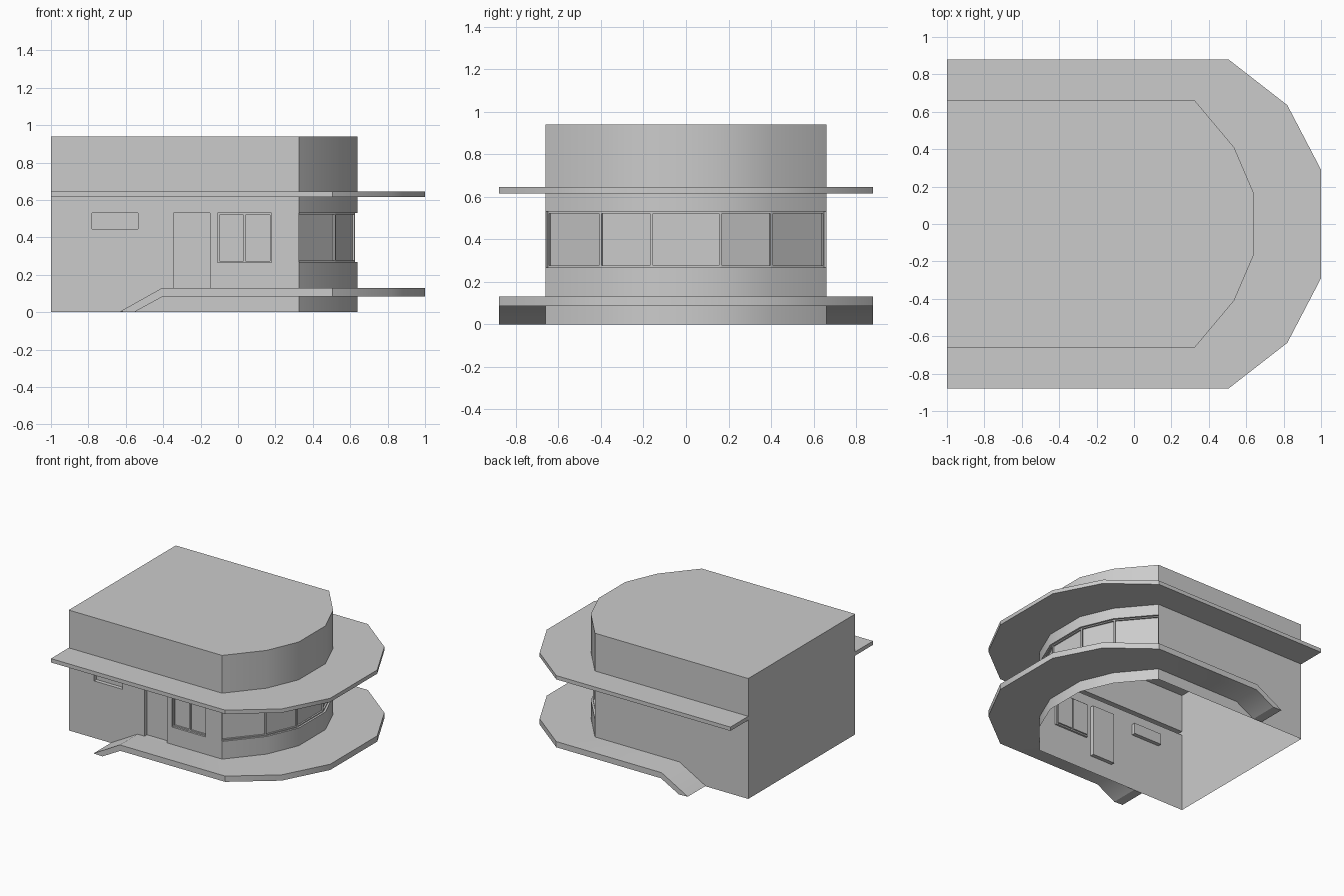
import bpy, bmesh
from mathutils import Vector

if "Cube" in bpy.data.objects:
    bpy.data.objects.remove(bpy.data.objects["Cube"])

# Half outlines (front side), mirrored to the back
def mirrored(half):
    return [Vector((x, -y, 0)) for x, y in half] + [Vector((x, y, 0)) for x, y in reversed(half)]

WALL = mirrored([(-1, .66), (.325, .66), (.535, .41), (.64, .165)])
EAVE = mirrored([(-1, .88), (.505, .88), (.82, .635), (1, .29)])
GLASS = mirrored([(.313, .65), (.522, .403), (.625, .162)])


def quad(bm, *pts):
    bm.faces.new([bm.verts.new(p) for p in pts])


def at(p, z):
    return Vector((p.x, p.y, z))


def panel(bm, a, b, u0, u1, z0, z1, depth=0, holes=()):
    """Wall rectangle with recesses; a hole is (u0, u1, z0, z1, depth, inner holes)."""
    d = (b - a).normalized()
    n = Vector((d.y, -d.x, 0))

    def P(u, z, k):
        return at(a + d * u - n * k, z)
    us = sorted({u0, u1, *[v for h in holes for v in h[:2]]})
    zs = sorted({z0, z1, *[v for h in holes for v in h[2:4]]})
    for ua, ub in zip(us, us[1:]):
        for za, zb in zip(zs, zs[1:]):
            uc, zc = (ua + ub) / 2, (za + zb) / 2
            if not any(h[0] < uc < h[1] and h[2] < zc < h[3] for h in holes):
                quad(bm, P(ua, za, depth), P(ub, za, depth), P(ub, zb, depth), P(ua, zb, depth))
    for ha, hb, hc, hd, k, inner in holes:
        e = depth + k
        ring = [(ha, hc), (hb, hc), (hb, hd), (ha, hd)]
        for p, q in zip(ring, ring[1:] + ring[:1]):
            quad(bm, P(*p, depth), P(*q, depth), P(*q, e), P(*p, e))
        panel(bm, a, b, ha, hb, hc, hd, e, inner)


def finish(bm, name):
    bmesh.ops.remove_doubles(bm, verts=bm.verts, dist=1e-4)
    me = bpy.data.meshes.new(name)
    bm.to_mesh(me)
    bm.free()
    ob = bpy.data.objects.new(name, me)
    bpy.context.collection.objects.link(ob)
    bpy.ops.object.select_all(action='DESELECT')
    ob.select_set(True)
    bpy.context.view_layer.objects.active = ob
    bpy.ops.object.shade_smooth_by_angle(angle=.54)


def full(bm, a, b, z0, z1, holes=()):
    panel(bm, a, b, 0, (b - a).length, z0, z1, 0, holes)


# Lower walls: front with door and windows, plain back and left end
bm = bmesh.new()
panes = [(.90, 1.03, .275, .52, .012, ()), (1.04, 1.17, .275, .52, .012, ())]
full(bm, WALL[0], WALL[1], 0, .615, [
    (.22, .465, .445, .53, .03, ()),
    (.655, .85, .13, .53, .03, ()),
    (.89, 1.18, .265, .53, .015, panes)])
full(bm, WALL[6], WALL[7], 0, .615)
full(bm, WALL[7], WALL[0], 0, .94)
# Rounded nose below and above the window band
nose = WALL[1:7]
for a, b in zip(nose, nose[1:]):
    full(bm, a, b, 0, .268)
    full(bm, a, b, .53, .615)
finish(bm, "lower_walls")

# Window band with one framed pane per facet, sill and head
bm = bmesh.new()
for i in range(5):
    a, b, ga, gb = nose[i], nose[i + 1], GLASS[i], GLASS[i + 1]
    w = (gb - ga).length
    full(bm, ga, gb, .268, .53, [(.007, w - .007, .276, .522, .012, ())])
    quad(bm, at(a, .268), at(b, .268), at(gb, .268), at(ga, .268))
    quad(bm, at(ga, .53), at(gb, .53), at(b, .53), at(a, .53))
quad(bm, at(nose[0], .268), at(GLASS[0], .268), at(GLASS[0], .53), at(nose[0], .53))
quad(bm, at(GLASS[5], .268), at(nose[5], .268), at(nose[5], .53), at(GLASS[5], .53))
finish(bm, "window_band")

# Upper walls and flat roof
bm = bmesh.new()
for a, b in zip(WALL, WALL[1:]):
    full(bm, a, b, .645, .94)
quad(bm, *[at(p, .94) for p in WALL])
finish(bm, "upper_storey")


def ledge(name, stations):
    """Loft stations of (inner bottom, outer bottom, outer top, inner top)."""
    bm = bmesh.new()
    for s, t in zip(stations, stations[1:]):
        for k in range(3):
            quad(bm, s[k], s[k + 1], t[k + 1], t[k])
    quad(bm, *reversed(stations[0]))
    quad(bm, *stations[-1])
    bmesh.ops.remove_doubles(bm, verts=bm.verts, dist=1e-4)
    # Loft direction gives inward faces, so flip them
    bmesh.ops.reverse_faces(bm, faces=bm.faces)
    if sum(f.normal.z * f.calc_area() for f in bm.faces if f.calc_center_median().z > stations[3][2].z - .001) < 0:
        bmesh.ops.reverse_faces(bm, faces=bm.faces)
    bm.normal_update()
    finish(bm, name)


def station(i, zb, zt):
    return (at(WALL[i], zb), at(EAVE[i], zb), at(EAVE[i], zt), at(WALL[i], zt))


def straight(s, xb, xt, zb, zt):
    return (Vector((xb, s * .66, zb)), Vector((xb, s * .88, zb)),
            Vector((xt, s * .88, zt)), Vector((xt, s * .66, zt)))


# Overhanging eave around three sides
ledge("eave", [station(i, .615, .645) for i in range(8)])

# Walkway around the nose with a ramp to the ground on each side
ledge("walkway", [straight(-1, -.555, -.632, 0, .003), straight(-1, -.40, -.405, .085, .13)]
      + [station(i, .085, .13) for i in range(1, 7)]
      + [straight(1, -.40, -.405, .085, .13), straight(1, -.555, -.632, 0, .003)])
